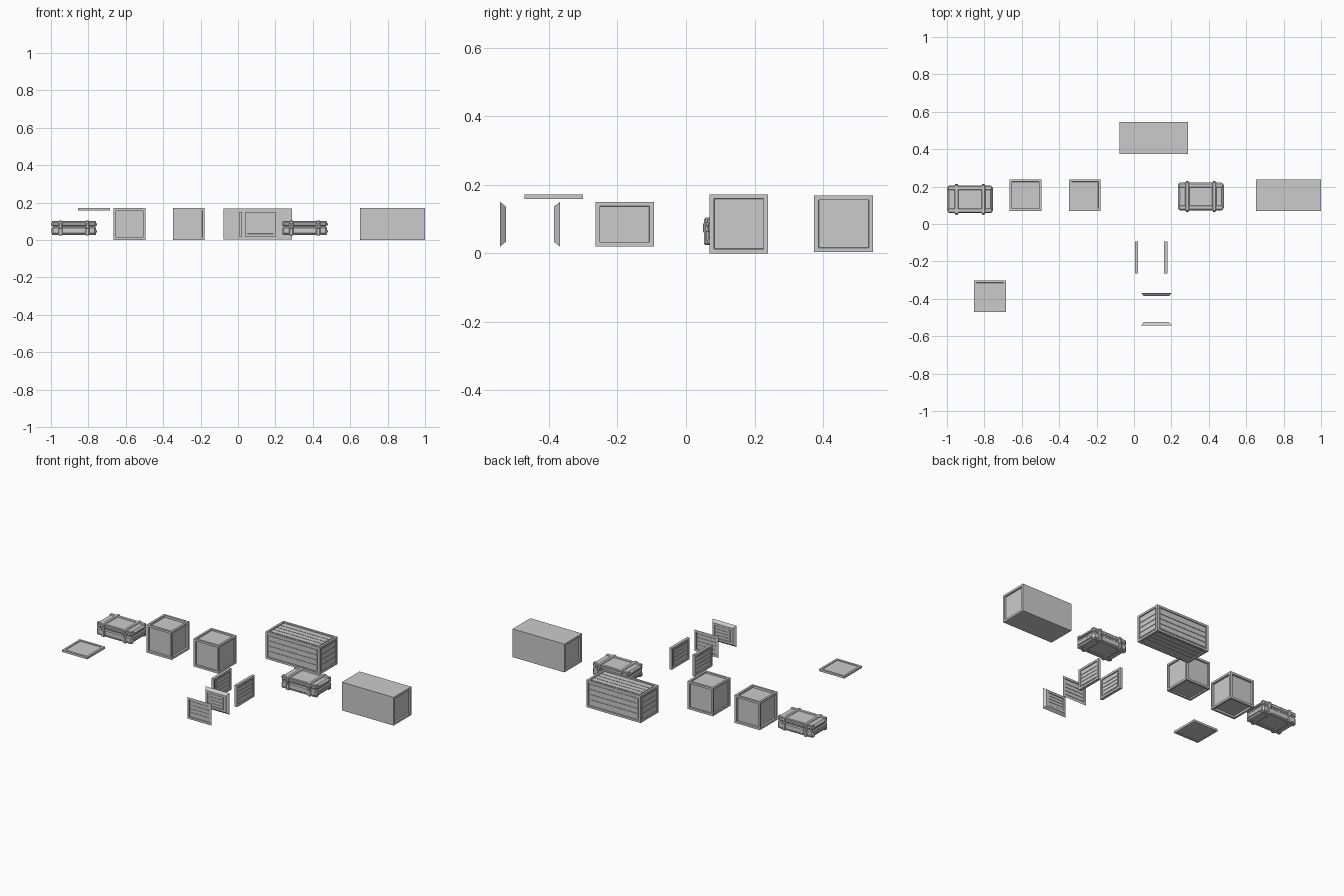
import bpy, bmesh
from mathutils import Matrix, Vector

if "Cube" in bpy.data.objects:
    bpy.data.objects.remove(bpy.data.objects["Cube"])

GREY = bpy.data.materials.new("light_grey")
GREY.use_nodes = True
GREY.diffuse_color = (0.6, 0.6, 0.6, 1)
GREY.node_tree.nodes["Principled BSDF"].inputs["Base Color"].default_value = (0.6, 0.6, 0.6, 1)


def finish(name, bm):
    bmesh.ops.recalc_face_normals(bm, faces=bm.faces[:])
    mesh = bpy.data.meshes.new(name)
    bm.to_mesh(mesh)
    bm.free()
    mesh.materials.append(GREY)
    obj = bpy.data.objects.new(name, mesh)
    bpy.context.collection.objects.link(obj)
    return obj


def add_box(bm, center, size, frame=Matrix()):
    """Box of the given size; returns its vertices."""
    m = frame @ Matrix.Translation(center) @ Matrix.Diagonal((*size, 1))
    return bmesh.ops.create_cube(bm, size=1, matrix=m)["verts"]


def faces_of(verts):
    return list({f for v in verts for f in v.link_faces})


def recess(bm, faces, border, depth):
    """Flat border around each face, then a sunken field."""
    bmesh.ops.inset_individual(bm, faces=faces, thickness=border, depth=0)
    bmesh.ops.inset_individual(bm, faces=faces, thickness=0.001, depth=-depth)


def facing(center, normal):
    """Frame whose local z is the outward normal and local y is up."""
    n = Vector(normal)
    v = Vector((0, 1, 0)) if n.z else Vector((0, 0, 1))
    u = v.cross(n)
    return Matrix.Translation(center) @ Matrix((u, v, n)).transposed().to_4x4()


def add_panel(bm, frame, w, h, t, border, depth, planks=0, miter=0.0, both=True):
    """Framed board with its outer face at local z = 0."""
    verts = add_box(bm, (0, 0, -t / 2), (w, h, t))
    for v in verts:
        if v.co.z < -t / 2:
            v.co.x *= 1 - 2 * miter / w
            v.co.y *= 1 - 2 * miter / h
    bm.normal_update()
    sides = [f for f in faces_of(verts) if f.normal.z > 0.9 or (both and f.normal.z < -0.9)]
    before = set(bm.verts) - set(verts)
    recess(bm, sides, border, depth)
    # planks lying in the sunken field
    if planks:
        fw, fh = w - 2 * border - 0.004, h - 2 * border - 0.004
        pitch = fh / planks
        for i in range(planks):
            y = (i + 0.5) * pitch - fh / 2
            add_box(bm, (0, y, -depth * 0.8), (fw, pitch - 0.003, depth * 0.6))
            if both:
                inner = 1 - 2 * miter / w
                add_box(bm, (0, y * inner, depth * 0.8 - t),
                        (fw * inner - 0.006, pitch * inner - 0.003, depth * 0.6))
    bmesh.ops.transform(bm, matrix=frame, verts=[v for v in bm.verts if v not in before])


def framed_box(name, center, size, depth, ends_only=False):
    bm = bmesh.new()
    verts = add_box(bm, center, size)
    bm.normal_update()
    faces = [f for f in faces_of(verts) if not ends_only or abs(f.normal.x) > 0.9]
    recess(bm, faces, 0.018, depth)
    finish(name, bm)


# Square crates and the long plain box
framed_box("deep_framed_crate", (-0.58, 0.154, 0.085), (0.17, 0.17, 0.17), 0.012)
framed_box("shallow_framed_crate", (-0.263, 0.154, 0.085), (0.17, 0.17, 0.17), 0.008)
framed_box("long_box", (0.826, 0.154, 0.086), (0.348, 0.17, 0.172), 0.01, ends_only=True)

# Loose square lid
bm = bmesh.new()
add_panel(bm, facing((-0.77, -0.386, 0.172), (0, 0, 1)), 0.17, 0.17, 0.013, 0.018, 0.004)
finish("loose_lid", bm)

# Loose plank panels
PANELS = {
    "front_panel": ((0.12, -0.542, 0.085), (0, -1, 0), 0.164, 0.014),
    "back_panel": ((0.12, -0.368, 0.085), (0, 1, 0), 0.164, 0.014),
    "right_panel": ((0.005, -0.179, 0.085), (-1, 0, 0), 0.17, 0),
    "left_panel": ((0.178, -0.179, 0.085), (1, 0, 0), 0.17, 0),
}
for name, (center, normal, width, miter) in PANELS.items():
    bm = bmesh.new()
    add_panel(bm, facing(center, normal), width, 0.13, 0.017, 0.018, 0.005, 4, miter)
    finish(name, bm)

# Long plank crate made of six mitred panels
bm = bmesh.new()
mid, size = Vector((0.106, 0.46, 0.086)), Vector((0.366, 0.172, 0.165))
for axis in range(3):
    for sign in (-1, 1):
        n = Vector((0, 0, 0))
        n[axis] = sign
        width = size.y if axis == 0 else size.x
        height = size.y if axis == 2 else size.z
        add_panel(bm, facing(mid + n * size[axis] / 2, n), width, height,
                  0.016, 0.018, 0.006, 4, 0.016, both=False)
finish("long_plank_crate", bm)


def supply_case(x, y):
    """Low chamfered case with straps, battens, end rails and latches."""
    place = Matrix.Translation((x, y, 0.064))

    def part(name, boxes, chamfer):
        bm = bmesh.new()
        for center, dims in boxes:
            add_box(bm, center, dims, place)
        if chamfer:
            bmesh.ops.bevel(bm, geom=bm.edges[:], offset=chamfer, segments=1, affect='EDGES')
        finish(name, bm)

    signs = (-1, 1)
    part("case_body", [((0, 0, -0.013), (0.238, 0.148, 0.042))], 0.008)
    part("case_lid", [((0, 0, 0.022), (0.238, 0.148, 0.026))], 0.008)
    part("case_core", [((0, 0, 0), (0.228, 0.138, 0.05))], 0)
    part("case_straps", [((s * 0.072, 0, 0), (0.022, 0.158, 0.08)) for s in signs], 0.004)
    part("case_battens", [((0, s * 0.06, t * 0.031), (0.236, 0.022, 0.014))
                          for s in signs for t in signs], 0.003)
    part("case_end_rails", [((s * 0.117, 0, t), (0.012, 0.13, 0.014))
                            for s in signs for t in (-0.018, 0.02)], 0.003)
    part("case_latches", [((s * 0.072, -0.079, 0.01), (0.014, 0.008, 0.026)) for s in signs], 0.002)
    part("case_hinges", [((s * 0.072, 0.079, 0.01), (0.014, 0.008, 0.02)) for s in signs], 0.002)


# Two low supply cases
supply_case(-0.877, 0.132)
supply_case(0.357, 0.147)
